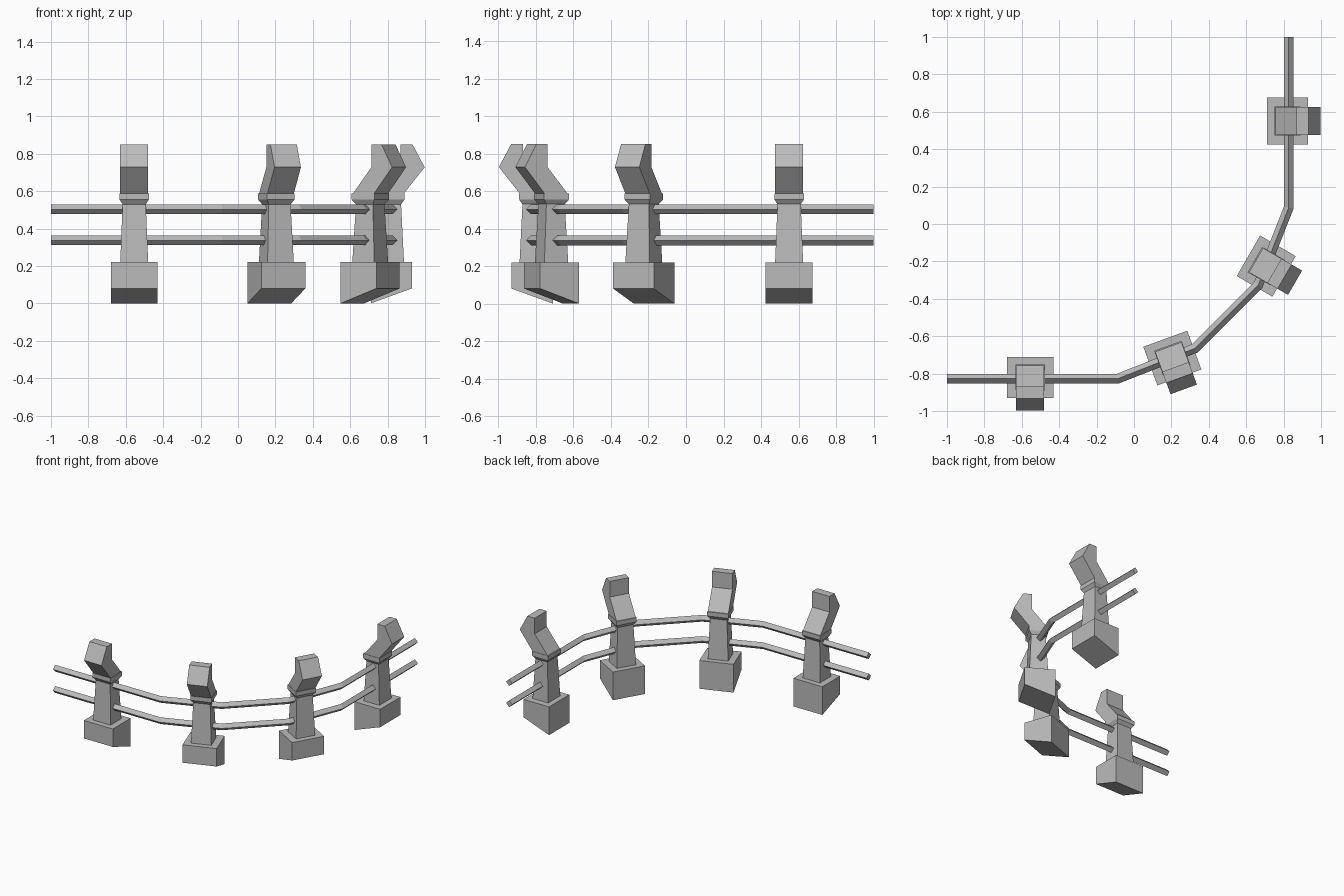
import bpy, bmesh
from math import radians
from mathutils import Vector, Matrix

cube = bpy.data.objects.get("Cube")
if cube:
    bpy.data.objects.remove(cube, do_unlink=True)

stone = bpy.data.materials.new("light_grey")
stone.use_nodes = True
GREY = (0.5, 0.5, 0.5, 1)
stone.diffuse_color = GREY
stone.node_tree.nodes["Principled BSDF"].inputs["Base Color"].default_value = GREY


def loft(name, rings):
    """Skin a closed solid through a row of four-point rings."""
    bm = bmesh.new()
    rows = [[bm.verts.new(p) for p in ring] for ring in rings]
    for a, b in zip(rows, rows[1:]):
        for i in range(4):
            j = (i + 1) % 4
            bm.faces.new((a[i], a[j], b[j], b[i]))
    bm.faces.new(rows[0])
    bm.faces.new(rows[-1])
    bmesh.ops.recalc_face_normals(bm, faces=bm.faces)
    mesh = bpy.data.meshes.new(name)
    bm.to_mesh(mesh)
    bm.free()
    mesh.materials.append(stone)
    return mesh


def place(name, mesh, matrix=Matrix()):
    obj = bpy.data.objects.new(name, mesh)
    obj.matrix_world = matrix
    bpy.context.scene.collection.objects.link(obj)


def section(back, front, half, z, front_z=None):
    """Rectangle across a post; front is the distance towards -y."""
    fz = z if front_z is None else front_z
    return [(-half, -front, fz), (half, -front, fz),
            (half, -back, z), (-half, -back, z)]


# Post parts: wedge-bottomed footing, tapered shaft with collar, bent head
parts = {
    "footing": loft("footing", [section(-.11, .11, .125, 0, .08),
                                section(-.11, .11, .125, .22)]),
    "shaft": loft("shaft", [section(-.068, .068, .075, .21),
                            section(-.052, .052, .062, .53),
                            section(-.07, .07, .078, .555),
                            section(-.07, .07, .078, .588)]),
    "head": loft("head", [section(-.065, .065, .075, .585),
                          section(.05, .178, .075, .728),
                          section(.05, .113, .075, .85)]),
}

# Four posts turning round the corner
posts = [(-.555, -.82, 0), (.205, -.717, 20), (.707, -.225, 60), (.82, .55, 90)]
for number, (x, y, angle) in enumerate(posts, 1):
    turn = Matrix.Translation((x, y, 0)) @ Matrix.Rotation(radians(angle), 4, "Z")
    for part, mesh in parts.items():
        place(f"post_{number}_{part}", mesh, turn)

# Diamond-section rails with mitred bends, symmetric about the diagonal
half_path = [Vector((-1, -.827, 0)), Vector((-.087, -.827, 0)), Vector((.325, -.665, 0))]
path = half_path + [Vector((-p.y, -p.x, 0)) for p in reversed(half_path)]
R = .026
up = Vector((0, 0, R))
rings = []
for i, p in enumerate(path):
    before = (p - path[i - 1]).normalized() if i else None
    after = (path[i + 1] - p).normalized() if i < len(path) - 1 else None
    before, after = before or after, after or before
    along = (before + after).normalized()
    side = Vector((-along.y, along.x, 0)) * R / along.dot(after)
    rings.append([p + up, p + side, p - up, p - side])
rail = loft("rail", rings)
for name, z in (("lower_rail", .337), ("upper_rail", .503)):
    place(name, rail, Matrix.Translation((0, 0, z)))
